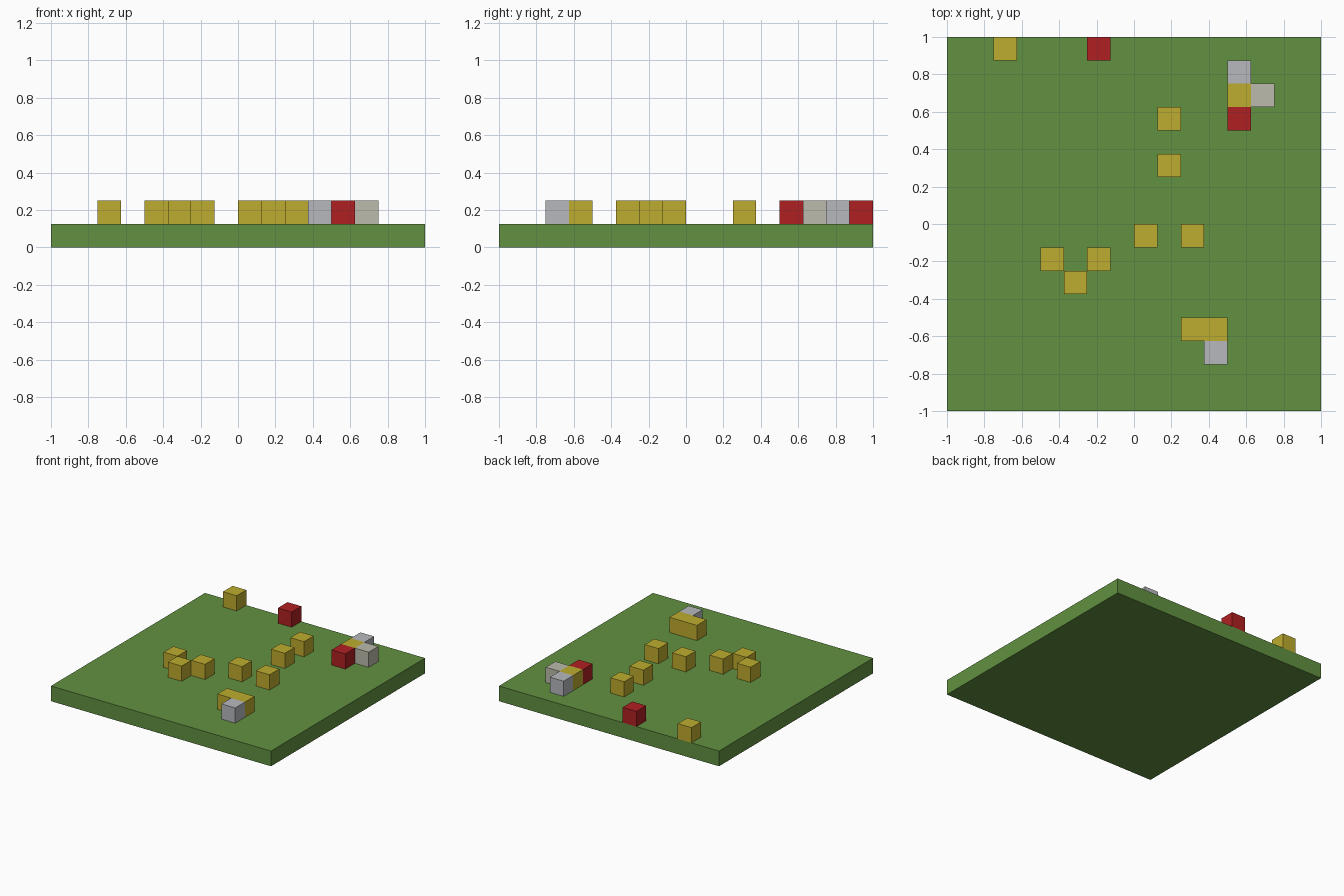
import bpy
import bmesh
from mathutils import Matrix, Vector

default = bpy.data.objects.get("Cube")
if default:
    bpy.data.objects.remove(default, do_unlink=True)

CELL = 0.125  # the board is a square of 16 by 16 cells


def make_material(name, srgb):
    """Flat material from 0-255 screen values, stored as linear."""
    color = [((c / 255 + 0.055) / 1.055) ** 2.4 for c in srgb] + [1.0]
    mat = bpy.data.materials.new(name)
    mat.use_nodes = True
    mat.diffuse_color = color
    mat.node_tree.nodes["Principled BSDF"].inputs["Base Color"].default_value = color
    return mat


def make_box(name, low, size, mat):
    """Box from its lowest corner and its size, both in cells."""
    size = Vector(size) * CELL
    center = Vector(low) * CELL + size / 2 - Vector((1, 1, 0))
    bm = bmesh.new()
    bmesh.ops.create_cube(bm, size=1.0, matrix=Matrix.Diagonal(size.to_4d()))
    mesh = bpy.data.meshes.new(name)
    bm.to_mesh(mesh)
    bm.free()
    mesh.materials.append(mat)
    obj = bpy.data.objects.new(name, mesh)
    obj.location = center
    bpy.context.collection.objects.link(obj)
    return obj


green = make_material("grass green", (98, 145, 65))
yellow = make_material("straw yellow", (190, 172, 46))
red = make_material("brick red", (176, 32, 34))
grey = make_material("cool grey", (183, 185, 189))
stone = make_material("warm grey", (187, 187, 172))

# Ground slab
make_box("ground_slab", (0, 0, 0), (16, 16, 1), green)

# Blocks on the slab: column and row of each
blocks = {
    "yellow_block": (yellow, [(2, 15), (12, 13), (9, 12), (9, 10), (8, 7),
                              (10, 7), (4, 6), (6, 6), (5, 5)]),
    "red_block": (red, [(6, 15), (12, 12)]),
    "grey_block": (grey, [(12, 14), (11, 2)]),
    "stone_block": (stone, [(13, 13)]),
}
for name, (mat, cells) in blocks.items():
    for i, (col, row) in enumerate(cells, 1):
        make_box(f"{name}_{i}", (col, row, 1), (1, 1, 1), mat)

# Double-width yellow block
make_box("yellow_bar", (10, 3, 1), (2, 1, 1), yellow)
